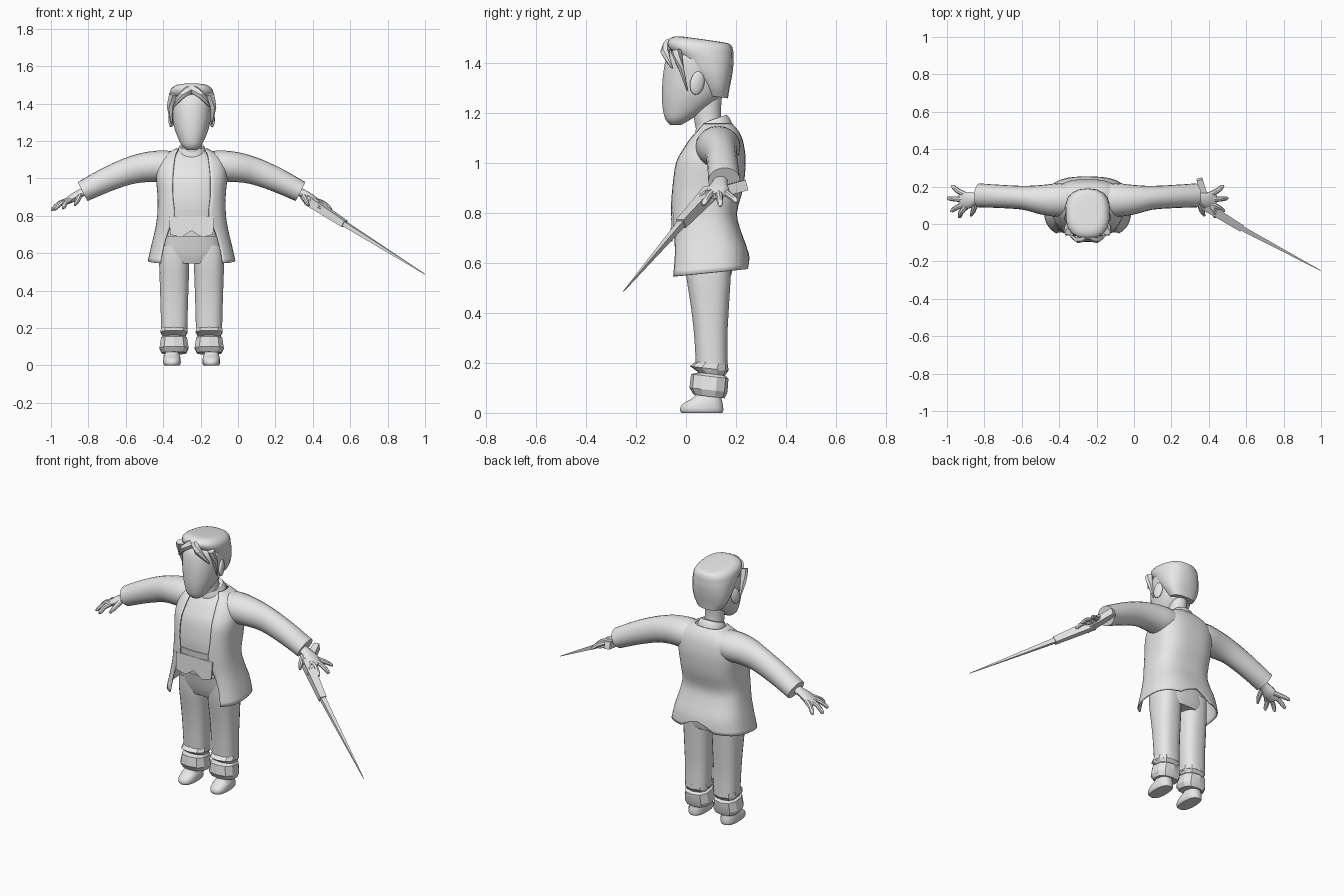
import bpy, bmesh, math
from mathutils import Vector

CX = -0.248  # body centre line
grey = bpy.data.materials.new("plain grey")
grey.diffuse_color = (0.8, 0.8, 0.8, 1)


def resample(rows, k):
    """Catmull-Rom interpolation of numeric rows."""
    if k < 2:
        return rows
    out = []
    for i in range(len(rows) - 1):
        a, b, c, d = (rows[min(max(j, 0), len(rows) - 1)] for j in (i - 1, i, i + 1, i + 2))
        for s in range(k):
            t = s / k
            out.append([q + 0.5 * t * (r - p + t * (2 * p - 5 * q + 4 * r - u + t * (3 * (q - r) + u - p)))
                        for p, q, r, u in zip(a, b, c, d)])
    return out + [rows[-1]]


def skin(name, rings, closed=True, angle=40):
    """Bridge equal rings of points into one mesh object."""
    bm = bmesh.new()
    vs = [[bm.verts.new(p) for p in r] for r in rings]
    n = len(vs[0])
    for a, b in zip(vs, vs[1:]):
        for i in range(n if closed else n - 1):
            j = (i + 1) % n
            bm.faces.new((a[i], a[j], b[j], b[i]))
    if closed:
        bm.faces.new(vs[0][::-1])
        bm.faces.new(vs[-1])
    bmesh.ops.recalc_face_normals(bm, faces=bm.faces)
    me = bpy.data.meshes.new(name)
    bm.to_mesh(me)
    bm.free()
    me.materials.append(grey)
    ob = bpy.data.objects.new(name, me)
    bpy.context.collection.objects.link(ob)
    bpy.ops.object.select_all(action='DESELECT')
    ob.select_set(True)
    bpy.context.view_layer.objects.active = ob
    bpy.ops.object.shade_smooth_by_angle(angle=math.radians(angle))
    return ob


def spow(v, p):
    return math.copysign(abs(v) ** p, v)


def stack(name, rows, dx=0, n=24, k=3, p=0.8, tilt=0, angle=40):
    """Horizontal oval rings; each row is z, front y, back y, half width."""
    rings = []
    for z, f, b, w in resample(rows, k):
        ring = []
        for i in range(n):
            a = 2 * math.pi * (i + 0.5) / n
            y = (f + b) / 2 + (b - f) / 2 * spow(math.sin(a), p)
            ring.append((CX + dx + w * spow(math.cos(a), p), y, z + tilt * (y - 0.09)))
        rings.append(ring)
    return skin(name, rings, angle=angle)


def tube(name, rows, n=16, k=3, angle=40, turn=0.0):
    """Tube along a path; each row is x, y, z, horizontal radius, vertical radius."""
    pts = resample(rows, k)
    rings = []
    for i, r in enumerate(pts):
        t = Vector(pts[min(i + 1, len(pts) - 1)][:3]) - Vector(pts[max(i - 1, 0)][:3])
        t.normalize()
        side = Vector((0, 0, 1)).cross(t)
        if side.length < 0.3:
            side = Vector((0, 1, 0)).cross(t)
        side.normalize()
        up = t.cross(side)
        rings.append([Vector(r[:3]) + side * r[3] * math.cos(a) + up * r[4] * math.sin(a)
                      for a in (2 * math.pi * j / n + turn for j in range(n))])
    return skin(name, rings, angle=angle)


# head and neck
stack("head", [(1.152, -.062, -.02, .025), (1.175, -.083, .02, .052), (1.22, -.094, .09, .075),
               (1.28, -.097, .15, .096), (1.36, -.092, .172, .108), (1.43, -.075, .175, .108),
               (1.47, -.03, .13, .07)], p=0.9)
stack("neck", [(1.11, .045, .155, .055), (1.19, .03, .14, .052), (1.27, .03, .145, .052)], p=1)
stack("shirt_collar", [(1.125, .035, .185, .08), (1.15, .038, .175, .074), (1.168, .042, .163, .064)],
      p=0.95, tilt=0.35)

# hair cap, higher at the front, with fringe and side locks
stack("hair", [(1.27, .075, .168, .075), (1.31, .055, .174, .1), (1.36, .01, .184, .115),
               (1.41, -.035, .19, .119), (1.44, -.072, .19, .119), (1.468, -.074, .188, .112),
               (1.488, -.045, .176, .088), (1.492, .0, .14, .05)], n=18, tilt=-0.14, angle=35)
for s in (-1, 1):
    tube("side_lock", [(CX + s * .1, -.04, 1.45, .025, .02), (CX + s * .112, -.02, 1.38, .02, .012),
                       (CX + s * .107, .005, 1.29, .003, .003)], n=6, k=2)
    tube("fringe_lock", [(CX + s * .01, -.065, 1.475, .02, .025), (CX + s * .05, -.085, 1.445, .018, .02),
                         (CX + s * .1, -.055, 1.38, .003, .003)], n=6, k=2)
    bpy.ops.mesh.primitive_uv_sphere_add(segments=12, ring_count=8, radius=1,
                                         location=(CX + s * .108, .045, 1.32))
    ear = bpy.context.object
    ear.name = "ear"
    ear.scale = (.014, .03, .048)
    ear.rotation_euler = (-.2, 0, s * .3)
    ear.data.materials.append(grey)
    bpy.ops.object.shade_smooth_by_angle()

# waistcoat, waistband and trouser seat
stack("waistcoat", [(.83, -.054, .19, .168), (.9, -.054, .21, .168), (1.0, -.037, .222, .17),
                    (1.06, -.004, .22, .16), (1.1, .024, .208, .14), (1.13, .05, .19, .1),
                    (1.15, .06, .17, .07)], p=0.75)
stack("waistband", [(.69, -.045, .19, .16), (.76, -.053, .185, .165), (.835, -.06, .185, .165)], p=0.75)
stack("trouser_seat", [(.545, .01, .18, .15), (.6, -.01, .19, .165), (.72, -.035, .185, .155)], p=0.75)

# waistcoat points as thin plates at the front
for s in (-1, 1):
    back = [(CX + s * x, -.05 - .004 * (z < .8), z)
            for x, z in ((0, .72), (.055, .685), (.115, .70), (.12, .8), (0, .8))]
    skin("waistcoat_point", [back, [(x, y - .008, z) for x, y, z in back]], angle=20)

# open jacket: each row is z, front y, back y, half width, half opening
jacket = [(.56, -.075, .25, .23, .165), (.64, -.066, .243, .212, .15), (.72, -.061, .217, .193, .125),
          (.8, -.064, .2, .18, .092), (.9, -.062, .225, .178, .1), (1.0, -.046, .235, .186, .1),
          (1.06, -.012, .23, .18, .095), (1.1, .016, .22, .165, .09), (1.13, .042, .204, .13, .084),
          (1.155, .055, .182, .085, .07)]
rings, N, P = [], 44, 0.72
for row, (z, f, b, w, o) in enumerate(resample(jacket, 3)):
    gap = math.acos(min(o / w, .98) ** (1 / P))
    ring = []
    for i in range(N + 1):
        a = -gap + (math.pi + 2 * gap) * i / N
        y = (f + b) / 2 + (b - f) / 2 * spow(math.sin(a), P)
        vent = .05 * max(0, 1 - abs(i - N / 2) / 3) * max(0, 1 - row / 3)
        fade = max(0, 1 - row / 9)
        ring.append((CX + w * spow(math.cos(a), P), y, z + .1 * fade * (y - .09) + vent))
    rings.append(ring)
coat = skin("jacket", rings, closed=False)
mod = coat.modifiers.new("cloth", 'SOLIDIFY')
mod.thickness = .008
mod.offset = 0

for s in (-1, 1):
    def arm(name, rows, **kw):
        return tube(name, [(CX + s * d, y, z, a, b) for d, y, z, a, b in rows], **kw)

    # sleeve
    arm("sleeve", [(.06, .13, 1.065, .08, .075), (.15, .128, 1.065, .09, .084), (.24, .13, 1.06, .08, .08),
                   (.34, .14, 1.038, .064, .072), (.46, .147, .99, .062, .065), (.581, .153, .93, .064, .057)],
        n=20)
    # hand, four fingers and thumb
    arm("palm", [(.55, .14, .94, .028, .024), (.6, .135, .917, .032, .022), (.64, .127, .893, .045, .022),
                 (.685, .12, .867, .036, .013)], n=12)
    for y0, d1, y1, z1 in ((.155, .728, .2, .842), (.13, .75, .137, .828),
                           (.108, .733, .072, .832), (.09, .692, .04, .838)):
        arm("finger", [(.65, y0, .885, .015, .014), ((.66 + d1) / 2, (y0 + y1) / 2, .868, .014, .013),
                       (d1 - .008, y1, z1 + .007, .011, .01), (d1, y1, z1, .004, .004)], n=8, k=2)
    arm("thumb", [(.6, .11, .905, .016, .015), (.612, .07, .88, .014, .013),
                  (.625, .043, .855, .006, .006)], n=8, k=2)

    # trouser leg and turned-up cuff
    stack("trouser_leg", [(.64, -.005, .185, .078), (.55, .0, .18, .081), (.42, .02, .172, .077),
                          (.3, .033, .166, .073), (.17, .04, .168, .07)], dx=s * .093)
    stack("trouser_cuff", [(.202, .042, .168, .072), (.178, .016, .17, .075), (.157, .05, .156, .062),
                           (.147, .02, .17, .072), (.092, .014, .166, .081), (.066, .03, .155, .068)],
          dx=s * .094, n=10, k=1, tilt=-.12, angle=25)
    # shoe
    stack("shoe", [(0, -.018, .146, .04), (.01, -.025, .15, .047), (.03, -.02, .149, .047),
                   (.045, .0, .146, .045), (.065, .032, .142, .039), (.11, .05, .14, .034)],
          dx=s * .105, n=20, k=2)

# held wand: angled grip, handle and tapering four-sided shaft
q = math.pi / 4
tube("wand_grip", [(.35, .24, .912, .022, .03), (.375, .15, .888, .028, .03), (.405, .075, .866, .032, .032)],
     n=4, k=1, angle=20, turn=q)
tube("wand_handle", [(.375, .1, .885, .036, .036), (.57, -.02, .757, .026, .026)],
     n=4, k=1, angle=20, turn=q)
tube("wand_shaft", [(.56, -.014, .763, .019, .019), (1.0, -.25, .487, .002, .002)],
     n=4, k=1, angle=20, turn=q)
